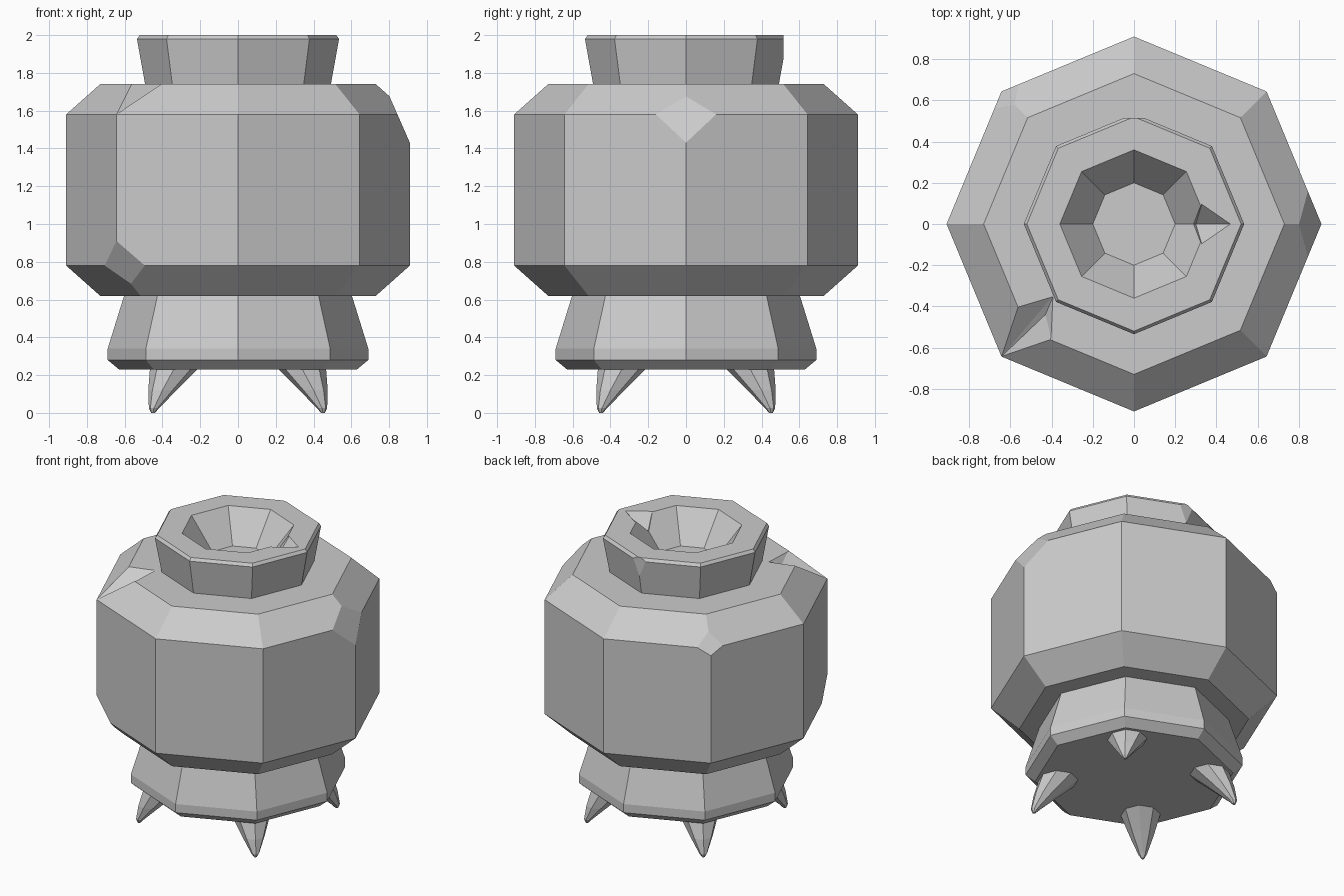
import bpy, bmesh
from math import pi, cos, sin
from mathutils import Vector

cube = bpy.data.objects.get("Cube")
if cube:
    bpy.data.objects.remove(cube, do_unlink=True)

stone = bpy.data.materials.new("grey_stone")
stone.use_nodes = True
grey = (0.6, 0.6, 0.6, 1)
stone.diffuse_color = grey
stone.node_tree.nodes["Principled BSDF"].inputs["Base Color"].default_value = grey


def add_object(name, bm):
    bmesh.ops.recalc_face_normals(bm, faces=bm.faces)
    mesh = bpy.data.meshes.new(name)
    bm.to_mesh(mesh)
    bm.free()
    mesh.materials.append(stone)
    obj = bpy.data.objects.new(name, mesh)
    bpy.context.collection.objects.link(obj)
    return obj


def loft(sections, sides=8):
    """Closed solid through (x, y, z, radius) rings, with corners on the axes."""
    bm = bmesh.new()
    rings = [[bm.verts.new((x + r * cos(2 * pi * i / sides), y + r * sin(2 * pi * i / sides), z))
              for i in range(sides)] for x, y, z, r in sections]
    for low, high in zip(rings, rings[1:]):
        for i in range(sides):
            j = (i + 1) % sides
            bm.faces.new((low[i], low[j], high[j], high[i]))
    bm.faces.new(rings[0])
    bm.faces.new(rings[-1])
    return bm


def turned(profile):
    return loft([(0, 0, z, r) for r, z in profile])


def chip(bm, angle, upper, lower):
    """Slice a corner off along the line between two (radius, z) points."""
    out = Vector((cos(angle), sin(angle), 0))
    (r1, z1), (r2, z2) = upper, lower
    normal = out * (z1 - z2) + Vector((0, 0, r2 - r1))
    cut = bmesh.ops.bisect_plane(bm, geom=bm.verts[:] + bm.edges[:] + bm.faces[:], clear_outer=True,
                                 plane_co=out * r1 + Vector((0, 0, z1)), plane_no=normal)
    edges = [e for e in cut["geom_cut"] if isinstance(e, bmesh.types.BMEdge)]
    bmesh.ops.holes_fill(bm, edges=edges)


def gouge(obj, points):
    """Subtract the convex hull of a few points."""
    bm = bmesh.new()
    for p in points:
        bm.verts.new(p)
    bmesh.ops.convex_hull(bm, input=bm.verts)
    cutter = add_object("gouge_cutter", bm)
    cutter.hide_render = True
    mod = obj.modifiers.new("gouge", "BOOLEAN")
    mod.operation, mod.solver, mod.object = "DIFFERENCE", "EXACT", cutter
    graph = bpy.context.evaluated_depsgraph_get()
    mesh = bpy.data.meshes.new_from_object(obj.evaluated_get(graph))
    obj.modifiers.clear()
    obj.data = mesh
    bpy.data.objects.remove(cutter, do_unlink=True)


# Body with chipped corners and a broken notch in its top rim
bm = turned([(0.73, 0.62), (0.91, 0.78), (0.91, 1.58), (0.73, 1.74)])
chip(bm, 0, (0.80, 1.68), (0.91, 1.43))
chip(bm, pi * 1.25, (0.91, 0.91), (0.80, 0.68))
chip(bm, pi * 0.75, (0.82, 1.66), (0.89, 1.56))
body = add_object("body", bm)
gouge(body, [(-0.39, -0.345, 1.745), (-0.575, -0.40, 1.745), (-0.40, -0.56, 1.745),
             (-0.43, -0.44, 1.69), (-0.645, -0.645, 1.58), (-0.8, -0.8, 1.9)])

# Flared neck with a tapered hollow
bm = turned([(0.49, 1.73), (0.535, 1.98), (0.52, 2.0), (0.36, 2.0), (0.20, 1.79)])
chip(bm, pi / 2, (0.515, 2.0), (0.515, 1.88))
neck = add_object("neck", bm)
gouge(neck, [(0.475, 0, 2.005), (0.33, 0.1, 2.005), (0.33, -0.1, 2.005),
             (0.30, 0, 1.88), (0.25, 0, 2.005)])

# Skirted base
add_object("base", turned([(0.63, 0.23), (0.69, 0.28), (0.69, 0.34), (0.60, 0.63)]))

# Splayed spike feet
for side, sx in (("left", 1), ("right", -1)):
    for end, sy in (("front", -1), ("back", 1)):
        path = [(0.33, 0.25, 0.135), (0.40, 0.12, 0.075), (0.445, 0.025, 0.027), (0.45, 0, 0.01)]
        add_object(f"{end}_{side}_foot", loft([(sx * d, sy * d, z, r) for d, z, r in path]))
